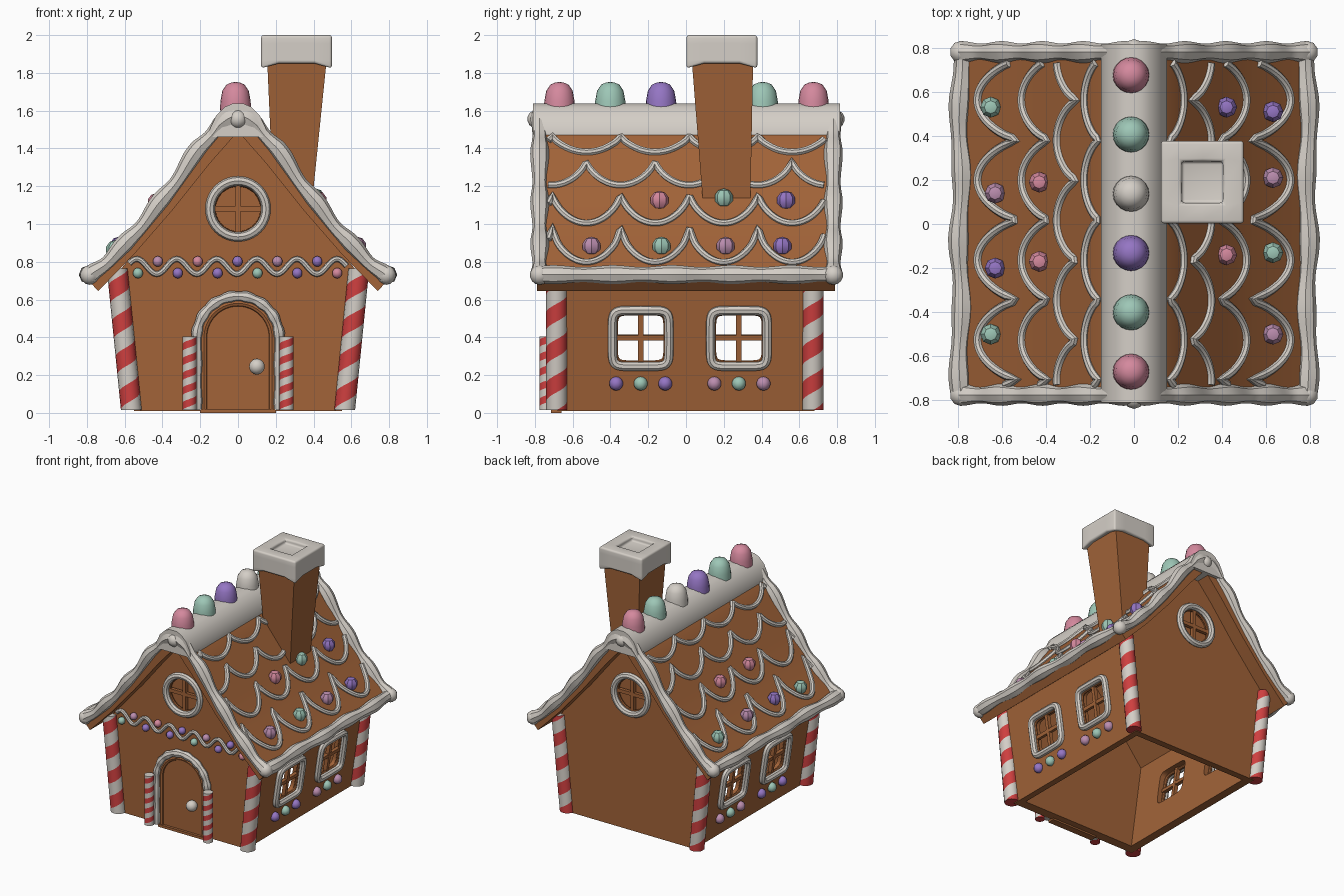
import bpy, bmesh
from math import sin, cos, pi, radians
from mathutils import Matrix, Vector

if "Cube" in bpy.data.objects:
    bpy.data.objects.remove(bpy.data.objects["Cube"])


def material(name, rgb):
    m = bpy.data.materials.new(name)
    m.use_nodes = True
    m.diffuse_color = (*rgb, 1)
    m.node_tree.nodes["Principled BSDF"].inputs["Base Color"].default_value = (*rgb, 1)
    return m


GINGER = material("gingerbread", (.36, .125, .04))
ICING = material("icing", (.66, .62, .57))
RED = material("cane_red", (.62, .05, .05))
PINK = material("pink_candy", (.66, .25, .34))
MINT = material("mint_candy", (.34, .57, .47))
PURPLE = material("purple_candy", (.30, .18, .55))
MAUVE = material("mauve_candy", (.50, .27, .43))
I = Matrix.Identity(4)


def add(name, bm, mats, M=I, angle=35):
    """Turn a bmesh into an object with smooth shading and sharp edges."""
    bmesh.ops.recalc_face_normals(bm, faces=bm.faces)
    me = bpy.data.meshes.new(name)
    bm.to_mesh(me)
    bm.free()
    me.transform(M)
    for m in mats:
        me.materials.append(m)
    me.shade_smooth()
    me.set_sharp_from_angle(angle=radians(angle))
    ob = bpy.data.objects.new(name, me)
    bpy.context.collection.objects.link(ob)
    return ob


def bake(ob):
    """Replace an object by a mesh with its modifiers applied."""
    dg = bpy.context.evaluated_depsgraph_get()
    me = bpy.data.meshes.new_from_object(ob.evaluated_get(dg))
    name = ob.name
    bpy.data.objects.remove(ob)
    me.shade_smooth()
    me.set_sharp_from_angle(angle=radians(35))
    new = bpy.data.objects.new(name, me)
    bpy.context.collection.objects.link(new)
    return new


def prism(name, pts, y0, y1, mat, M=I):
    """Extrude an xz outline along y."""
    bm = bmesh.new()
    f = bm.faces.new([bm.verts.new((x, y0, z)) for x, z in pts])
    ext = bmesh.ops.extrude_face_region(bm, geom=[f], use_keep_orig=True)
    vs = [v for v in ext["geom"] if isinstance(v, bmesh.types.BMVert)]
    bmesh.ops.translate(bm, verts=vs, vec=(0, y1 - y0, 0))
    return add(name, bm, [mat], M)


def tube(name, pts, r, mat, cyclic=False, wobble=None, M=I):
    """Piped strand along a path; wobble gives the relative radius by index."""
    cu = bpy.data.curves.new(name, 'CURVE')
    cu.dimensions = '3D'
    cu.bevel_depth, cu.bevel_resolution, cu.use_fill_caps = r, 2, True
    sp = cu.splines.new('POLY')
    sp.points.add(len(pts) - 1)
    for i, p in enumerate(pts):
        sp.points[i].co = (*(M @ Vector(p)), 1)
        sp.points[i].radius = wobble(i) if wobble else 1
    sp.use_cyclic_u = cyclic
    cu.materials.append(mat)
    ob = bpy.data.objects.new(name, cu)
    bpy.context.collection.objects.link(ob)
    return bake(ob)


def ball(name, loc, r, mat, u=10, v=7):
    bm = bmesh.new()
    bmesh.ops.create_uvsphere(bm, u_segments=u, v_segments=v, radius=r)
    return add(name, bm, [mat], Matrix.Translation(loc))


def cane(name, x, y, lean, h, r, bands, n=16):
    """Striped stick: the rows of faces follow a helix."""
    bm = bmesh.new()

    def vert(u, v):
        z = min(max((v + 2 * u / n) * h / bands, 0), h)
        a = 2 * pi * u / n
        return bm.verts.new((r * cos(a) + lean * z, r * sin(a), z))
    for v in range(-2, bands):
        for u in range(n):
            f = bm.faces.new([vert(u, v), vert(u + 1, v), vert(u + 1, v + 1), vert(u, v + 1)])
            f.material_index = v % 2
    bmesh.ops.remove_doubles(bm, verts=bm.verts, dist=1e-5)
    bmesh.ops.holes_fill(bm, edges=[e for e in bm.edges if e.is_boundary], sides=0)
    return add(name, bm, [ICING, RED], Matrix.Translation((x, y, .015)), 50)


# Hollow house body, open underneath
house = prism("house_walls", [(-.55, .01), (.55, .01), (.655, .72), (0, 1.5), (-.655, .72)],
              -.68, .68, GINGER)
bm = bmesh.new()
bm.from_mesh(house.data)
bm.faces.ensure_lookup_table()
low = min(bm.faces, key=lambda f: f.calc_center_median().z)
bmesh.ops.delete(bm, geom=[low], context='FACES_ONLY')
bm.to_mesh(house.data)
bm.free()
mod = house.modifiers.new("thickness", 'SOLIDIFY')
mod.thickness, mod.offset, mod.use_even_offset = .06, -1, True
house = bake(house)


def window(name, M, size, power, depth):
    """Iced window with cross bars; power shapes the outline from circle to square."""
    global house
    ring = []
    for i in range(40):
        c, s = cos(2 * pi * i / 40), sin(2 * pi * i / 40)
        ring.append((size * abs(c) ** power * (1 if c > 0 else -1),
                     size * abs(s) ** power * (1 if s > 0 else -1)))
    cutter = prism("cutter", [(x * .93, z * .93) for x, z in ring], -.1, depth, GINGER, M)
    cutter.hide_render = True
    b = house.modifiers.new("opening", 'BOOLEAN')
    b.operation, b.solver, b.object = 'DIFFERENCE', 'EXACT', cutter
    house = bake(house)
    bpy.data.objects.remove(cutter)
    tube(name + "_icing", [(x, -.008, z) for x, z in ring], .025, ICING, True, M=M)
    tube(name + "_inner_frame", [(x * .88, .015, z * .88) for x, z in ring], .012, GINGER, True, M=M)
    w, t = size * .93, .014
    prism(name + "_bar_upright", [(-t, -w), (t, -w), (t, w), (-t, w)], .005, .035, GINGER, M)
    prism(name + "_bar_level", [(-w, -t), (w, -t), (w, t), (-w, t)], .007, .033, GINGER, M)


for s, side in ((1, "left"), (-1, "right")):
    for y, colours in ((-.24, (PURPLE, MINT, PURPLE)), (.28, (MAUVE, MINT, MAUVE))):
        M = (Matrix.Translation((s * .61, y, .395)) @ Matrix.Rotation(s * pi / 2, 4, 'Z')
             @ Matrix.Rotation(.149, 4, 'X'))
        window(side + "_window", M, .15, .3, .15)
        for k, c in enumerate(colours):
            ball(side + "_sill_candy", (s * .58, y + .13 * (k - 1), .155), .037, c)
for y, a, end in ((-.68, 0, "front"), (.68, pi, "back")):
    window(end + "_round_window", Matrix.Translation((0, y, 1.08)) @ Matrix.Rotation(a, 4, 'Z'),
           .148, 1, .045)

# Flared roof slab
TOP = [(0, 1.58), (.1, 1.53), (.2, 1.41), (.4, 1.13), (.6, .89), (.8, .71)]
UNDER = [(.74, .645), (.55, .84), (.35, 1.07), (.15, 1.32), (0, 1.49)]


def top(x):
    x = min(abs(x), .7999)
    for (a, za), (b, zb) in zip(TOP, TOP[1:]):
        if x < b:
            return za + (zb - za) * (x - a) / (b - a)


half = TOP + UNDER[:-1]
prism("roof", half + [UNDER[-1]] + [(-x, z) for x, z in reversed(half[1:])], -.79, .79, GINGER)

# Thick icing on gable edges, eaves and ridge
for y, end in ((-.775, "front"), (.78, "back")):
    xs = [-.79 + 1.58 * i / 96 for i in range(97)]
    tube(end + "_gable_icing", [(x, y, top(x) - .005 + .009 * sin(abs(x) * 34)) for x in xs],
         .044, ICING, wobble=lambda i: 1 + .13 * sin(abs(i - 48) * .56))
for s, side in ((1, "left"), (-1, "right")):
    tube(side + "_eave_icing", [(s * (.785 + .008 * sin(k * .45)), -.78 + .04 * k, .732)
                                for k in range(40)], .045, ICING,
         wobble=lambda i: 1 + .12 * sin(i * .8))
    ball(side + "_front_corner_icing", (s * .785, -.775, .73), .052, ICING)
    ball(side + "_back_corner_icing", (s * .785, .78, .73), .052, ICING)
cap = [(.15, 1.46), (.15, 1.5), (.115, 1.575), (.07, 1.62), (.03, 1.637)]
prism("ridge_icing", cap + [(-x, z) for x, z in reversed(cap)], -.81, .815, ICING)
for y in (-.79, .79):
    ball("ridge_end_icing", (0, y, 1.555), .05, ICING)

# Scalloped icing strands on both slopes
ROWS = [(.15, .225, 0), (.25, .35, .18), (.37, .51, 0), (.5, .71, 0)]
for s in (1, -1):
    for cusp, bulge, shift in ROWS:
        pts = []
        for i in range(121):
            y = -.73 + 1.46 * i / 120
            k = abs(sin(pi * (y + .345 - shift) / .363)) ** .55
            x = cusp + (bulge - cusp) * k
            pts.append((s * x, y, top(x) + .006))
        tube("scallop_icing", pts, .019, ICING)

# Candies on the roof
ROOF_CANDY = [(.63, -.5, MAUVE), (.63, -.13, MINT), (.63, .21, MAUVE), (.63, .51, PURPLE),
              (.42, -.14, PINK), (.41, .2, MINT), (.42, .53, PURPLE),
              (-.65, .53, MINT), (-.63, .14, MAUVE), (-.63, -.2, PURPLE), (-.65, -.5, MINT),
              (-.43, .19, PINK), (-.43, -.17, PINK)]
for x, y, c in ROOF_CANDY:
    ball("roof_candy", (x, y, top(x) + .02), .05, c, 8, 5)

# Gumdrops along the ridge
for k, c in enumerate((PINK, MINT, PURPLE, ICING, MINT, PINK)):
    bm = bmesh.new()
    outline = [(.083, 0), (.08, .05), (.07, .105), (.048, .138), (.02, .15), (0, .151)]
    vs = [bm.verts.new((r, 0, z)) for r, z in outline]
    es = [bm.edges.new(p) for p in zip(vs, vs[1:])]
    bmesh.ops.spin(bm, geom=vs + es, axis=(0, 0, 1), cent=(0, 0, 0), steps=20, angle=2 * pi)
    bmesh.ops.remove_doubles(bm, verts=bm.verts, dist=1e-4)
    add("ridge_gumdrop", bm, [c], Matrix.Translation((-.013, -.67 + .269 * k, 1.6)))

# Chimney widening upwards, with an iced cap
bm = bmesh.new()
bmesh.ops.create_cube(bm, size=1)
for v in bm.verts:
    up = v.co.z > 0
    wx, wy = (.315, .325) if up else (.195, .245)
    v.co = (v.co.x * wx + (.312 if up else .288), v.co.y * wy + (.193 if up else .217),
            1.87 if up else 1.05)
add("chimney", bm, [GINGER])
bm = bmesh.new()
bmesh.ops.create_cube(bm, size=.375)
bmesh.ops.subdivide_edges(bm, edges=bm.edges, cuts=3, use_grid_fill=True)
for v in bm.verts:
    corner = abs(v.co.x) + abs(v.co.y) > .37
    v.co.z = 1.91 + v.co.z * .48 + (.03 if v.co.z < -.18 and not corner else 0)
well = [f for f in bm.faces if f.normal.z > .9 and f.calc_center_median().z > 1.98
        and max(abs(f.calc_center_median().x), abs(f.calc_center_median().y)) < .09]
res = bmesh.ops.extrude_face_region(bm, geom=well)
bmesh.ops.delete(bm, geom=well, context='FACES')
bmesh.ops.translate(bm, verts=[v for v in res["geom"] if isinstance(v, bmesh.types.BMVert)],
                    vec=(0, 0, -.035))
chimney_cap = add("chimney_icing", bm, [ICING], Matrix.Translation((.31, .19, 0)))
bv = chimney_cap.modifiers.new("soften", 'BEVEL')
bv.width, bv.segments, bv.limit_method = .022, 3, 'ANGLE'
bake(chimney_cap)


# Arched door with frame, icing and knob
def arch(r, base=.015):
    arc = [(-r * cos(pi * i / 32), .4 + r * sin(pi * i / 32)) for i in range(33)]
    return [(-r, base + (.4 - base) * i / 8) for i in range(8)] + arc + \
           [(r, .4 - (.4 - base) * i / 8) for i in range(1, 9)]


prism("door", arch(.17, 0), -.695, -.66, GINGER)
tube("door_frame", [(x, -.69, z) for x, z in arch(.18)], .018, GINGER)
tube("door_icing", [(x, -.695, z) for x, z in arch(.217)], .029, ICING,
     wobble=lambda i: 1 + .13 * sin(i * 1.5))
prism("door_sill", [(-.2, 0), (.2, 0), (.2, .02), (-.2, .02)], -.715, -.66, GINGER)
ball("door_knob", (.1, -.72, .245), .042, ICING, 14, 10)

# Striped canes at the corners and beside the door
for s in (1, -1):
    cane("corner_cane", s * .565, -.685, s * .1, .75, .055, 8)
    cane("corner_cane", s * .565, .672, s * .1, .75, .055, 8)
    cane("door_cane", s * .257, -.74, 0, .39, .036, 10)

# Wavy icing strand with candies across the front
tube("front_wave_icing", [(x, -.69, .775 + .04 * cos(2 * pi * (x - .1) / .212))
                          for x in [-.575 + 1.15 * i / 110 for i in range(111)]], .015, ICING)
for k, c in enumerate((MINT, MAUVE, PURPLE, PINK, PURPLE, PURPLE, MINT, MAUVE, PURPLE, PURPLE, PINK)):
    ball("front_candy", (-.53 + .1055 * k, -.695, .802 if k % 2 else .74), .028, c)
